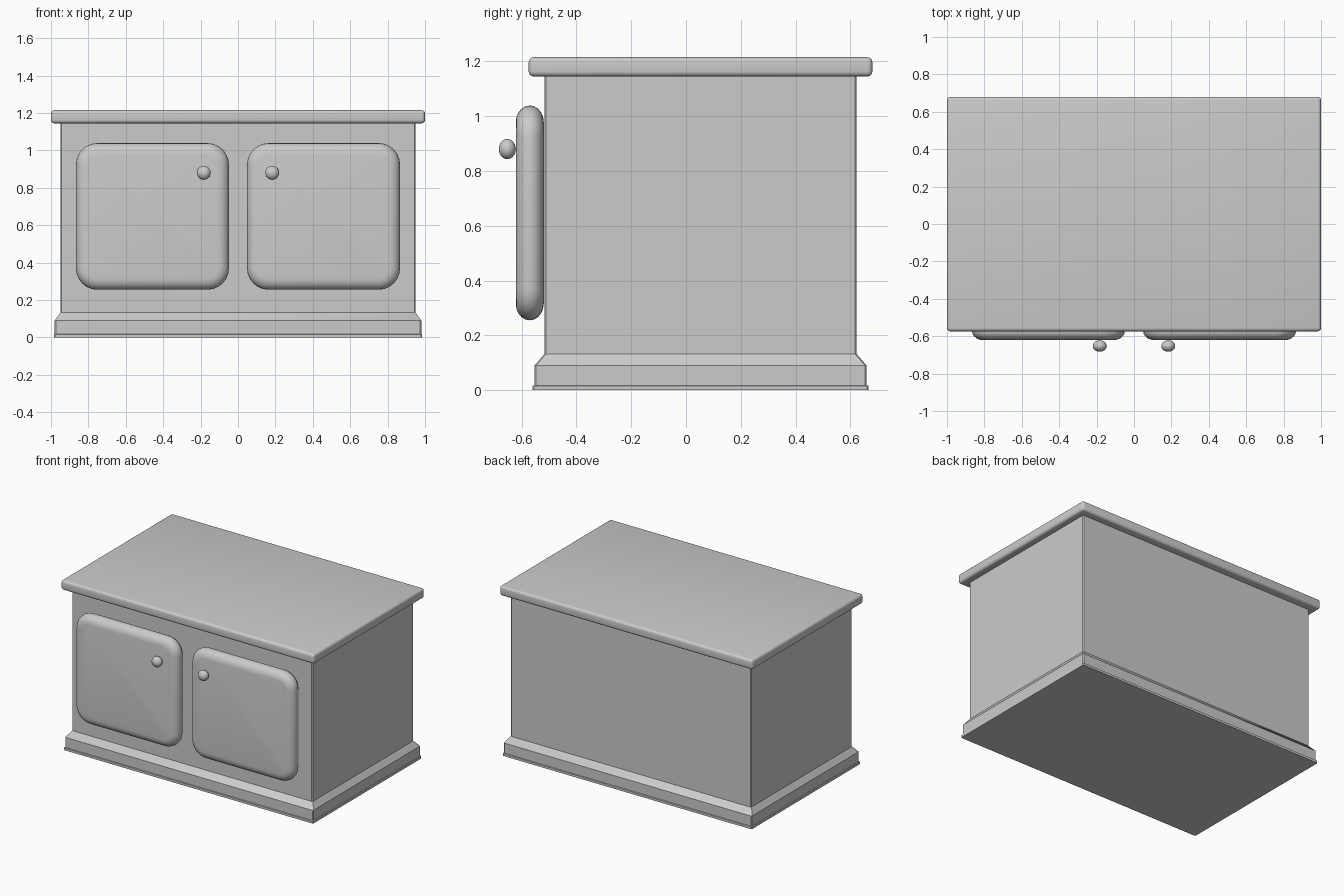
import bpy, bmesh
from math import sin, cos, pi

if "Cube" in bpy.data.objects:
    bpy.data.objects.remove(bpy.data.objects["Cube"])


def rounded_ring(cx, cy, hx, hy, r, seg):
    """Points of a rounded rectangle, counter-clockwise."""
    pts = []
    for k, (sx, sy) in enumerate([(1, 1), (-1, 1), (-1, -1), (1, -1)]):
        for i in range(seg + 1):
            a = (k + i / seg) * pi / 2
            pts.append((cx + sx * (hx - r) + r * cos(a), cy + sy * (hy - r) + r * sin(a)))
    return pts


def loft(name, rings, smooth=0.6):
    """Skin a stack of equal-length rings of 3D points and cap both ends."""
    bm = bmesh.new()
    rows = [[bm.verts.new(p) for p in ring] for ring in rings]
    n = len(rows[0])
    for a, b in zip(rows, rows[1:]):
        for i in range(n):
            j = (i + 1) % n
            bm.faces.new((a[i], a[j], b[j], b[i]))
    bm.faces.new(rows[0][::-1])
    bm.faces.new(rows[-1])
    bmesh.ops.recalc_face_normals(bm, faces=bm.faces)
    return finish(name, bm, smooth)


def finish(name, bm, smooth):
    me = bpy.data.meshes.new(name)
    bm.to_mesh(me)
    bm.free()
    ob = bpy.data.objects.new(name, me)
    bpy.context.collection.objects.link(ob)
    bpy.ops.object.select_all(action='DESELECT')
    ob.select_set(True)
    bpy.context.view_layer.objects.active = ob
    bpy.ops.object.shade_smooth_by_angle(angle=smooth)
    return ob


CY = 0.053  # depth centre of the carcass

# Cabinet body with stepped, chamfered plinth: (half width, half depth, z)
profile = [(0.985, 0.613, 0.0), (0.985, 0.613, 0.016), (0.98, 0.606, 0.018),
           (0.98, 0.606, 0.09), (0.95, 0.57, 0.132), (0.95, 0.57, 1.15)]
loft("cabinet_body", [[(x, y, z) for x, y in rounded_ring(0, CY, hx, hy, 0.006, 1)]
                      for hx, hy, z in profile])

# Overhanging top slab with softened edges
bm = bmesh.new()
bmesh.ops.create_cube(bm, size=1)
for v in bm.verts:
    v.co = (v.co.x * 2, CY + v.co.y * 1.254, 1.18 + v.co.z * 0.07)
bmesh.ops.bevel(bm, geom=bm.edges[:], offset=0.018, segments=4, profile=0.5, affect='EDGES')
finish("top_slab", bm, 0.6)

# Pillow-edged doors and knobs, mirrored left and right
for side, label in ((-1, "left"), (1, "right")):
    rings = []
    for i in range(11):
        a = -pi / 2 + pi * i / 10
        inset = 0.06 * (1 - cos(a))
        y = -0.57 - 0.051 * sin(a)
        rings.append([(x, y, z) for x, z in rounded_ring(
            side * 0.4575, 0.647, 0.409 - inset, 0.392 - inset, 0.115 - inset, 6)])
    loft(label + "_door", rings)

    bm = bmesh.new()
    bmesh.ops.create_uvsphere(bm, u_segments=24, v_segments=14, radius=1)
    for v in bm.verts:
        v.co = (side * 0.183 + v.co.x * 0.037, -0.652 + v.co.y * 0.031, 0.88 + v.co.z * 0.037)
    finish(label + "_knob", bm, 0.8)
